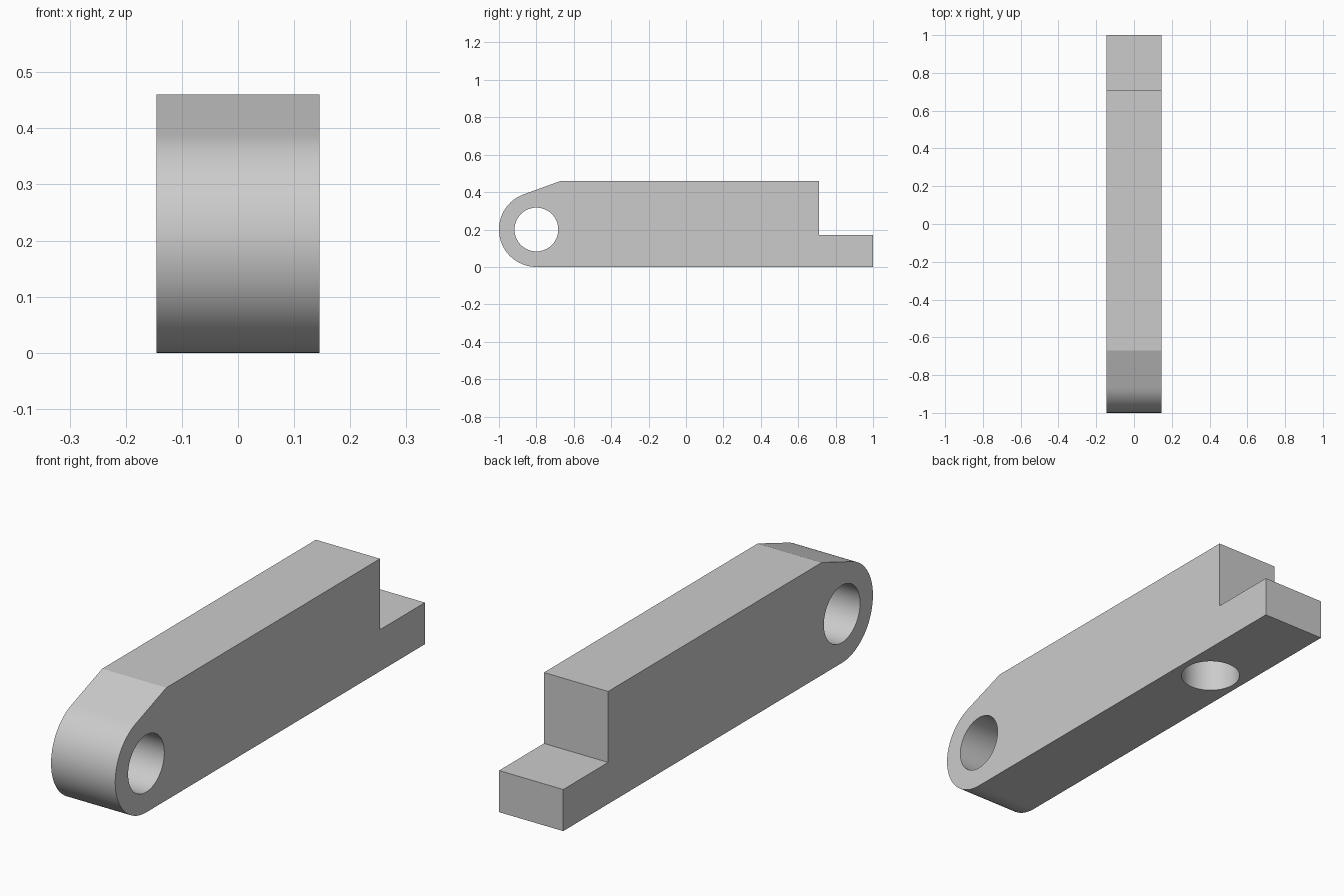
import bpy, bmesh
from math import sin, cos, radians, pi
from mathutils import Matrix

cube = bpy.data.objects.get("Cube")
if cube:
    bpy.data.objects.remove(cube, do_unlink=True)

HALF_WIDTH = 0.145
PIVOT_Y, PIVOT_Z, END_RADIUS = -0.8, 0.2, 0.2
HOLE_RADIUS = 0.117

grey = bpy.data.materials.new("light grey")
grey.use_nodes = True
grey.diffuse_color = (0.6, 0.6, 0.6, 1)
grey.node_tree.nodes["Principled BSDF"].inputs["Base Color"].default_value = (0.6, 0.6, 0.6, 1)


def add_object(name, bm):
    bmesh.ops.recalc_face_normals(bm, faces=bm.faces[:])
    mesh = bpy.data.meshes.new(name)
    bm.to_mesh(mesh)
    bm.free()
    mesh.materials.append(grey)
    obj = bpy.data.objects.new(name, mesh)
    bpy.context.collection.objects.link(obj)
    return obj


def cylinder_cutter(name, centre, depth, rotation):
    bm = bmesh.new()
    bmesh.ops.create_cone(bm, cap_ends=True, segments=64, radius1=HOLE_RADIUS,
                          radius2=HOLE_RADIUS, depth=depth,
                          matrix=Matrix.Translation(centre) @ rotation)
    obj = add_object(name, bm)
    obj.hide_render = True
    return obj


# Side profile: stepped tail, sloped shoulder and rounded pivot end
profile = [(1, 0), (1, 0.17), (0.71, 0.17), (0.71, 0.46), (-0.67, 0.46)]
steps = 40
for i in range(steps + 1):
    a = radians(110 + 160 * i / steps)
    profile.append((PIVOT_Y + END_RADIUS * cos(a), PIVOT_Z + END_RADIUS * sin(a)))

bm = bmesh.new()
side = bm.faces.new([bm.verts.new((-HALF_WIDTH, y, z)) for y, z in profile])
extruded = bmesh.ops.extrude_face_region(bm, geom=[side], use_keep_orig=True)
moved = [v for v in extruded["geom"] if isinstance(v, bmesh.types.BMVert)]
bmesh.ops.translate(bm, verts=moved, vec=(2 * HALF_WIDTH, 0, 0))
bar = add_object("lever_bar", bm)

# Cross hole through the pivot end, and a blind hole in the underside
cutters = [
    cylinder_cutter("pivot_hole_cutter", (0, PIVOT_Y, PIVOT_Z), 1,
                    Matrix.Rotation(pi / 2, 4, 'Y')),
    cylinder_cutter("underside_hole_cutter", (0, 0.48, 0), 0.6, Matrix.Identity(4)),
]
bpy.ops.object.select_all(action='DESELECT')
bpy.context.view_layer.objects.active = bar
bar.select_set(True)
for cutter in cutters:
    cut = bar.modifiers.new(cutter.name, 'BOOLEAN')
    cut.operation = 'DIFFERENCE'
    cut.solver = 'EXACT'
    cut.object = cutter
    bpy.ops.object.modifier_apply(modifier=cut.name)
    bpy.data.objects.remove(cutter, do_unlink=True)

# Smooth curved walls, sharp edges elsewhere
bpy.ops.object.shade_smooth_by_angle(angle=radians(15))
